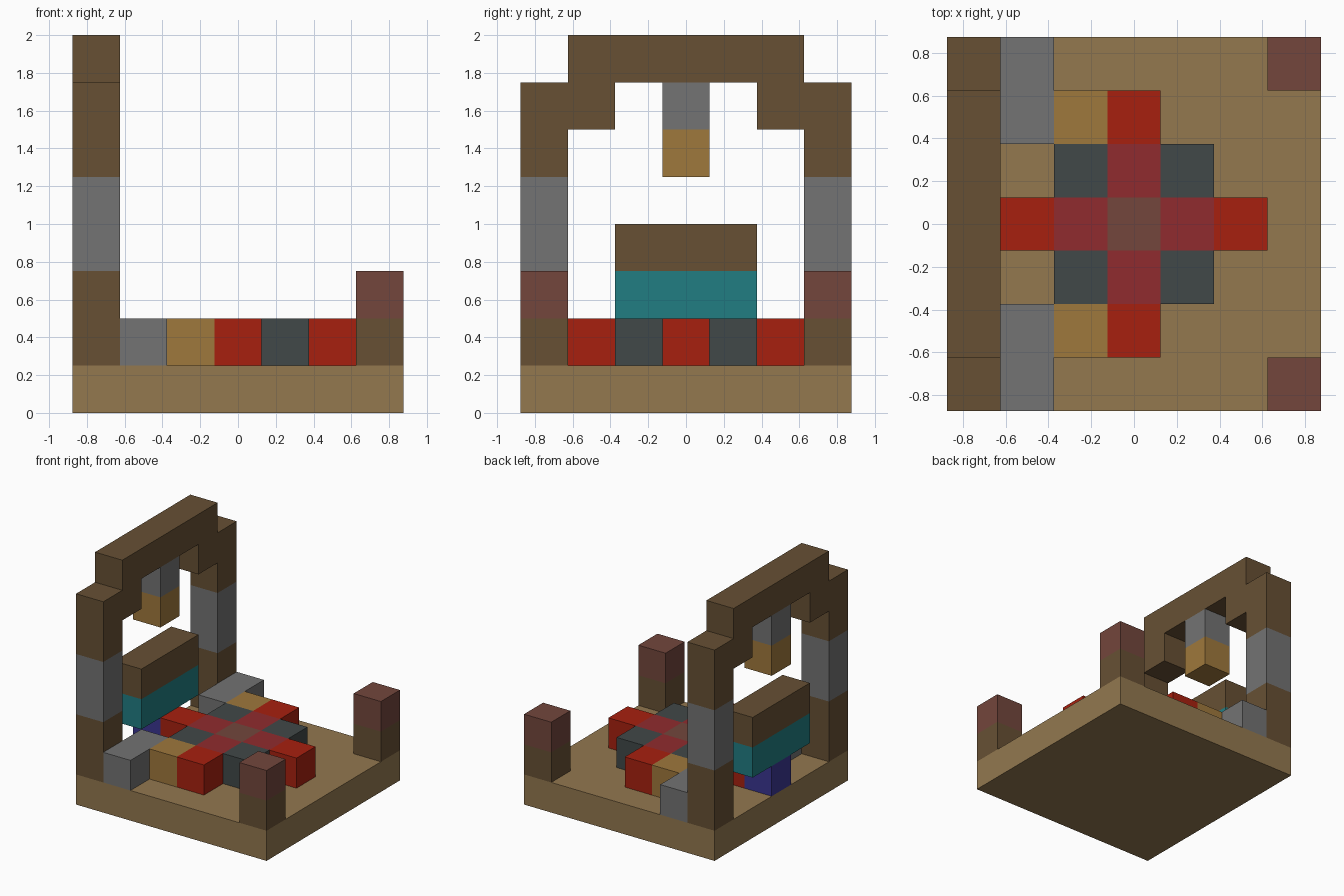
import bpy
import bmesh
from mathutils import Vector

CELL = 0.25

cube = bpy.data.objects.get("Cube")
if cube:
    bpy.data.objects.remove(cube, do_unlink=True)


def material(name, rgb):
    """Flat colour given as sRGB bytes, stored as linear values."""
    lin = [((c / 255 + 0.055) / 1.055) ** 2.4 for c in rgb]
    mat = bpy.data.materials.new(name)
    mat.use_nodes = True
    mat.diffuse_color = (*lin, 1)
    mat.node_tree.nodes["Principled BSDF"].inputs["Base Color"].default_value = (*lin, 1)
    return mat


tan = material("tan wood", (147, 120, 79))
brown = material("dark brown wood", (103, 80, 52))
grey = material("grey stone", (115, 115, 115))
gold = material("gold", (159, 120, 60))
red = material("bright red", (167, 32, 15))
slate = material("dark slate", (65, 72, 72))
crimson = material("crimson", (144, 43, 46))
clay = material("red clay", (115, 70, 60))
teal = material("teal", (33, 125, 130))
blue = material("deep blue", (58, 54, 145))


def block(name, mat, x, y, z, size=(1, 1, 1)):
    """Box centred on grid column (x, y), with its bottom on layer z."""
    bm = bmesh.new()
    bmesh.ops.create_cube(bm, size=CELL)
    bmesh.ops.scale(bm, vec=Vector(size), verts=bm.verts)
    bmesh.ops.translate(bm, vec=Vector((x, y, z + size[2] / 2)) * CELL, verts=bm.verts)
    mesh = bpy.data.meshes.new(name)
    bm.to_mesh(mesh)
    bm.free()
    mesh.materials.append(mat)
    obj = bpy.data.objects.new(name, mesh)
    bpy.context.collection.objects.link(obj)
    return obj


# Floor slab
block("floor_slab", tan, 0, 0, 0, (7, 7, 1))

# Parts repeated at the front and back
for side, s in (("front", -1), ("back", 1)):
    # Tall arch pillar in three sections
    block(side + "_pillar_foot", brown, -3, 3 * s, 1, (1, 1, 2))
    block(side + "_pillar_shaft", grey, -3, 3 * s, 3, (1, 1, 2))
    block(side + "_pillar_head", brown, -3, 3 * s, 5, (1, 1, 2))
    block(side + "_arch_bracket", brown, -3, 2 * s, 6)
    # Short corner post with cap
    block(side + "_short_post", brown, 3, 3 * s, 1)
    block(side + "_short_post_cap", clay, 3, 3 * s, 2)
    # Low stone bench and gold block next to it
    block(side + "_stone_bench", grey, -2, 2.5 * s, 1, (1, 2, 1))
    block(side + "_gold_block", gold, -1, 2 * s, 1)
    # Cross arms along y, and slate corners between the arms
    block(side + "_cross_inner_arm", crimson, 0, s, 1)
    block(side + "_cross_tip", red, 0, 2 * s, 1)
    for end, t in (("right", -1), ("left", 1)):
        block(side + "_" + end + "_slate_corner", slate, t, s, 1)

# Cross arms along x and the centre
for end, t in (("right", -1), ("left", 1)):
    block(end + "_cross_inner_arm", crimson, t, 0, 1)
    block(end + "_cross_tip", red, 2 * t, 0, 1)
block("cross_centre", clay, 0, 0, 1)

# Arch beam and hanging lantern
block("arch_beam", brown, -3, 0, 7, (1, 5, 1))
block("lantern_hanger", grey, -3, 0, 6)
block("lantern", gold, -3, 0, 5)

# Raised altar under the arch
block("altar_stand", blue, -3, 0, 1)
block("altar_body", teal, -3, 0, 2, (1, 3, 1))
block("altar_top", brown, -3, 0, 3, (1, 3, 1))
